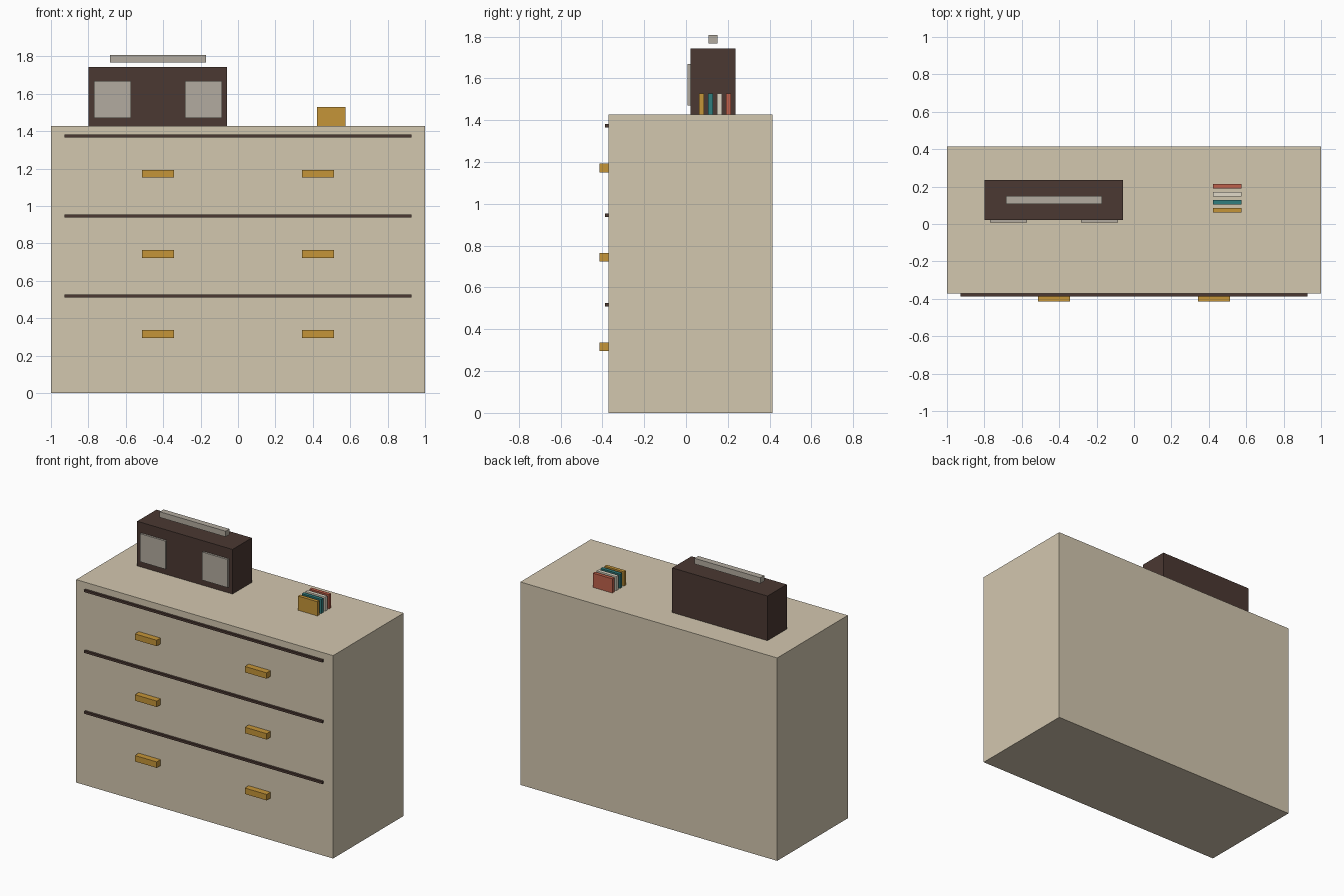
import bpy

if "Cube" in bpy.data.objects:
    bpy.data.objects.remove(bpy.data.objects["Cube"])

def material(name, rgb):
    m = bpy.data.materials.new(name)
    m.diffuse_color = (*rgb, 1)
    m.use_nodes = True
    m.node_tree.nodes["Principled BSDF"].inputs["Base Color"].default_value = m.diffuse_color
    return m

CREAM = material("cream", (0.65, 0.57, 0.43))
DARK = material("dark_brown", (0.07, 0.04, 0.032))
GOLD = material("gold", (0.56, 0.30, 0.04))
GREY = material("warm_grey", (0.45, 0.41, 0.35))
TEAL = material("teal", (0.03, 0.21, 0.21))
IVORY = material("ivory", (0.75, 0.70, 0.58))
RED = material("red", (0.52, 0.12, 0.07))

def box(name, x, y, z, mat):
    """Box from (min, max) ranges on each axis."""
    rng = (x, y, z)
    bpy.ops.mesh.primitive_cube_add(size=1, location=[(a + b) / 2 for a, b in rng])
    ob = bpy.context.object
    ob.name = name
    ob.scale = [b - a for a, b in rng]
    bpy.ops.object.transform_apply(location=False, rotation=False, scale=True)
    ob.data.materials.append(mat)
    return ob

TOP, FRONT = 1.428, -0.371

# Cabinet
box("cabinet", (-1, 1), (FRONT, 0.414), (0, TOP), CREAM)

# Drawer seams and pulls
for i in range(3):
    seam, pull = 0.518 + 0.428 * i, 0.316 + 0.428 * i
    box(f"drawer_seam_{i}", (-0.927, 0.927), (-0.387, FRONT), (seam - 0.008, seam + 0.008), DARK)
    for side, cx in (("left", -0.428), ("right", 0.428)):
        box(f"drawer_pull_{side}_{i}", (cx - 0.085, cx + 0.085), (-0.414, FRONT),
            (pull - 0.021, pull + 0.021), GOLD)

# Radio with two speaker panels and a carry handle
box("radio_body", (-0.80, -0.058), (0.022, 0.236), (TOP, 1.742), DARK)
for side, cx in (("left", -0.671), ("right", -0.185)):
    box(f"speaker_{side}", (cx - 0.099, cx + 0.099), (0.008, 0.022), (1.471, 1.669), GREY)
box("radio_handle", (-0.685, -0.172), (0.108, 0.15), (1.767, 1.807), GREY)

# Row of upright cassettes
for i, mat in enumerate((GOLD, TEAL, IVORY, RED)):
    cy = 0.074 + 0.043 * i
    box(f"cassette_{i}", (0.423, 0.575), (cy - 0.012, cy + 0.012), (TOP, 1.528), mat)
